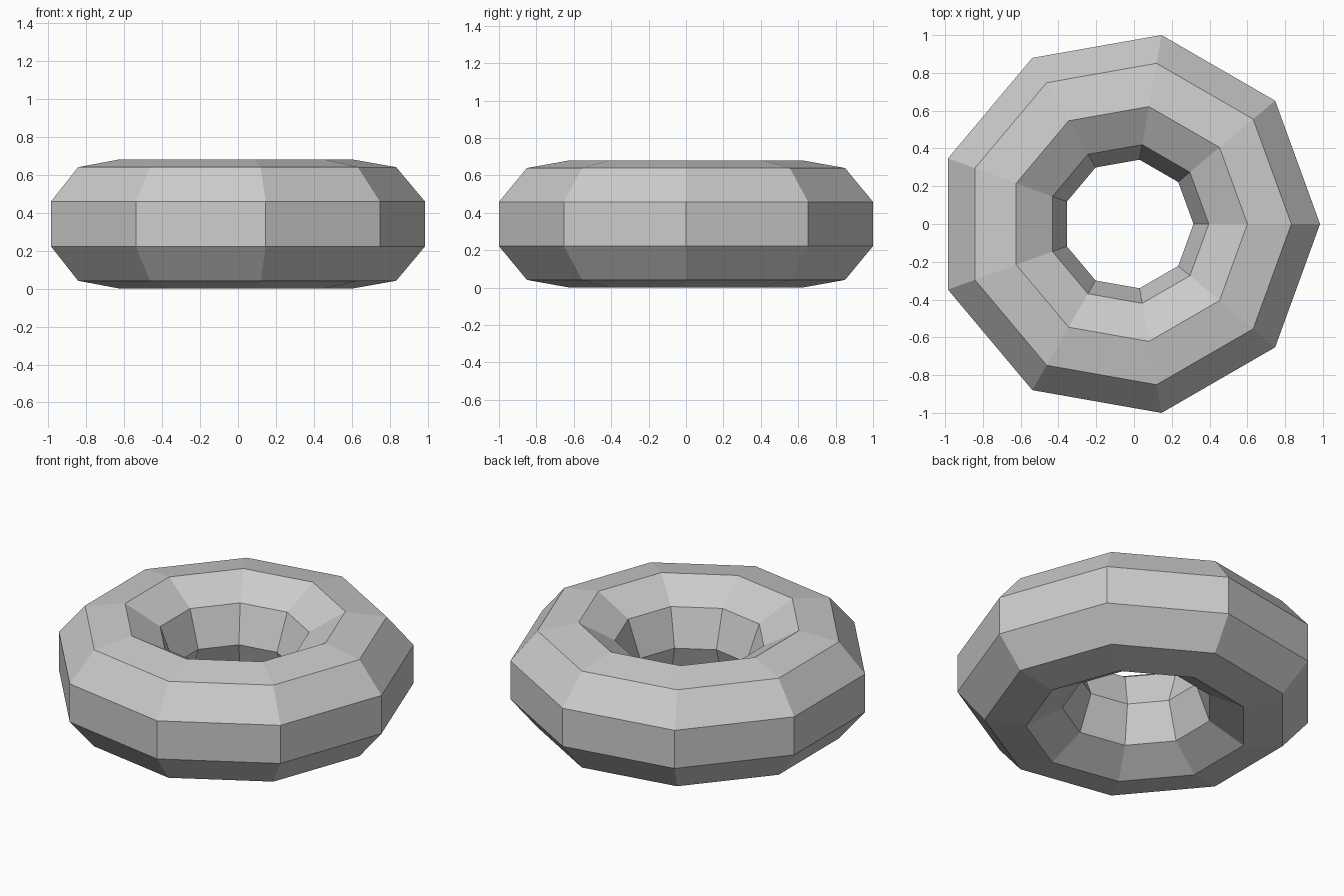
import bpy, bmesh
from math import sin, cos, tau, pi

if "Cube" in bpy.data.objects:
    bpy.data.objects.remove(bpy.data.objects["Cube"])

SEGMENTS = 9      # sides around the ring and around the tube
MAJOR = 0.691     # ring radius
MINOR = 0.3454    # tube radius
HEIGHT = MINOR * sin(tau * 2.5 / SEGMENTS)   # tube half-height
SHIFT = -0.0306   # centres the odd-sided ring on x = 0

bm = bmesh.new()

# Tube cross-sections, with a flat side facing outwards
rings = []
for i in range(SEGMENTS):
    a = tau * i / SEGMENTS
    ring = []
    for j in range(SEGMENTS):
        b = pi + tau * j / SEGMENTS
        r = MAJOR + MINOR * cos(b)
        ring.append(bm.verts.new((r * cos(a) + SHIFT, r * sin(a),
                                  HEIGHT + MINOR * sin(b))))
    rings.append(ring)

# Flat quads joining neighbouring sections
for i in range(SEGMENTS):
    p, q = rings[i], rings[(i + 1) % SEGMENTS]
    for j in range(SEGMENTS):
        k = (j + 1) % SEGMENTS
        bm.faces.new((p[j], q[j], q[k], p[k]))

bmesh.ops.recalc_face_normals(bm, faces=bm.faces)
mesh = bpy.data.meshes.new("ring")
bm.to_mesh(mesh)
bm.free()
bpy.context.collection.objects.link(bpy.data.objects.new("ring", mesh))
